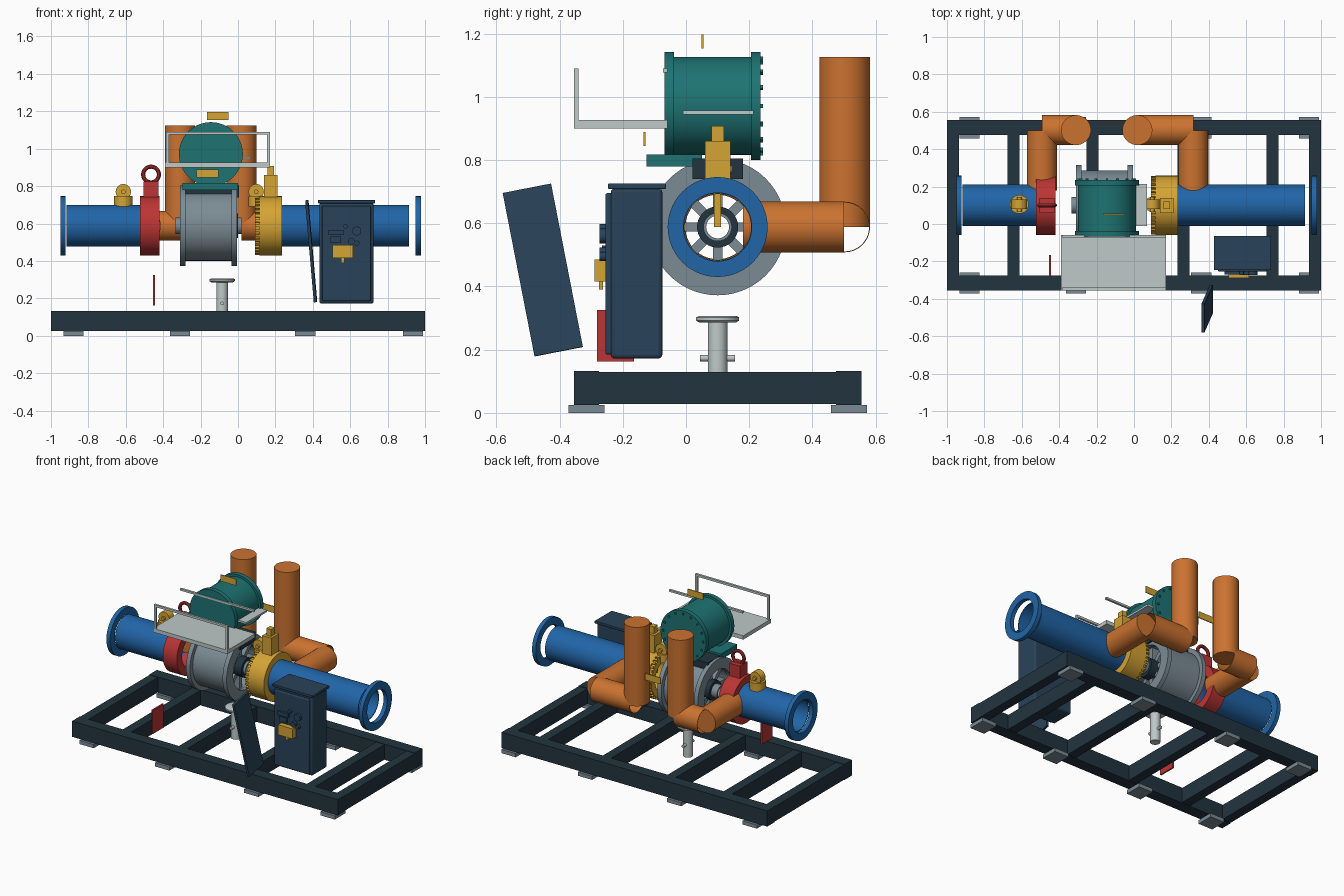
import bpy, bmesh
from math import pi, cos, sin
from mathutils import Matrix, Vector

if "Cube" in bpy.data.objects:
    bpy.data.objects.remove(bpy.data.objects["Cube"])

MATS = {}
COLS = {"navy": (.016, .034, .050), "blue": (.015, .13, .39), "orange": (.60, .17, .03),
        "teal": (.013, .17, .17), "red": (.50, .035, .035), "gold": (.66, .37, .035),
        "steel": (.20, .26, .30), "light": (.52, .58, .58), "cabinet": (.022, .055, .10)}
ROT = {"x": Matrix.Rotation(pi / 2, 4, 'Y'), "y": Matrix.Rotation(-pi / 2, 4, 'X'), "z": Matrix()}


def finish(name, bm, col):
    bmesh.ops.recalc_face_normals(bm, faces=bm.faces)
    me = bpy.data.meshes.new(name)
    bm.to_mesh(me)
    bm.free()
    ob = bpy.data.objects.new(name, me)
    bpy.context.collection.objects.link(ob)
    if col not in MATS:
        MATS[col] = bpy.data.materials.new(col)
        MATS[col].diffuse_color = (*COLS[col], 1)
    me.materials.append(MATS[col])
    return ob


def box(name, col, x, y, z, bevel=0):
    """Box from (min, max) ranges."""
    bm = bmesh.new()
    bmesh.ops.create_cube(bm, size=1)
    for v in bm.verts:
        v.co = [(r[0] + r[1]) / 2 + c * (r[1] - r[0]) for r, c in zip((x, y, z), v.co)]
    ob = finish(name, bm, col)
    if bevel:
        m = ob.modifiers.new("bevel", 'BEVEL')
        m.width, m.segments = bevel, 3
    return ob


def lathe(name, col, axis, at, pts, closed=False, n=56):
    """Revolve (radius, height) points about an axis through 'at'."""
    bm = bmesh.new()
    vs = [bm.verts.new((r, 0, h)) for r, h in pts]
    es = [bm.edges.new(p) for p in zip(vs, vs[1:])]
    if closed:
        es.append(bm.edges.new((vs[-1], vs[0])))
    bmesh.ops.spin(bm, geom=vs + es, cent=(0, 0, 0), axis=(0, 0, 1), angle=2 * pi, steps=n)
    bmesh.ops.remove_doubles(bm, verts=bm.verts, dist=1e-5)
    bmesh.ops.transform(bm, matrix=Matrix.Translation(at) @ ROT[axis], verts=bm.verts)
    return finish(name, bm, col)


def cyl(name, col, axis, at, r, a, b, n=56):
    return lathe(name, col, axis, at, [(0, a), (r, a), (r, b), (0, b)], n=n)


def tube(name, col, axis, at, r, ri, a, b):
    return lathe(name, col, axis, at, [(ri, a), (r, a), (r, b), (ri, b)], True)


def ring_boxes(name, col, axis, at, count, r0, r1, w, a, b):
    """Small radial blocks arranged around an axis."""
    bm = bmesh.new()
    for i in range(count):
        m = (Matrix.Translation(at) @ ROT[axis] @ Matrix.Rotation(2 * pi * i / count, 4, 'Z')
             @ Matrix.Translation(((r0 + r1) / 2, 0, (a + b) / 2))
             @ Matrix.Diagonal((r1 - r0, w, b - a, 1)))
        bmesh.ops.create_cube(bm, size=1, matrix=m)
    return finish(name, bm, col)


# skid frame and foot pads
for i, y in enumerate((-.315, .515)):
    box(f"skid_rail_{i}", "navy", (-1, 1), (y - .04, y + .04), (.025, .132))
    for j, x in enumerate((-.88, -.31, .36, .935)):
        box(f"foot_pad_{i}_{j}", "steel", (x - .054, x + .054), (y - .057, y + .057), (0, .025))
for i, x in enumerate((-.967, -.645, -.223, .265, .74, .967)):
    box(f"skid_crossmember_{i}", "navy", (x - .032, x + .032), (-.28, .48), (.028, .129))

# main line along x
C = (0, .1, .588)
tube("left_pipe", "blue", "x", C, .112, .106, -.917, -.52)
tube("right_pipe", "blue", "x", C, .112, .106, .23, .913)
tube("left_end_flange", "blue", "x", C, .158, .108, -.95, -.922)
tube("right_end_flange", "blue", "x", C, .158, .108, .95, .978)

# pump casing with hub and vanes
tube("casing_body", "steel", "x", C, .187, .15, -.29, -.02)
for i, x in enumerate((-.31, -.035)):
    tube(f"casing_flange_{i}", "steel", "x", C, .216, .145, x, x + .03)
tube("hub_sleeve", "navy", "x", C, .065, .04, -.29, .0)
tube("hub_liner", "steel", "x", C, .045, .036, -.335, .018)
ring_boxes("hub_vanes", "steel", "x", C, 8, .06, .155, .03, -.26, -.05)

# red gland with lifting ring
tube("red_gland", "red", "x", C, .158, .102, -.525, -.42)
box("red_gland_block", "red", (-.505, -.425), (.06, .14), (.735, .825))
lathe("lifting_ring", "red", "y", (-.465, .1, .862),
      [(.042 + .011 * cos(t * pi / 5), .011 * sin(t * pi / 5)) for t in range(10)], True, 40)
box("red_guard_plate", "red", (-.455, -.445), (-.282, -.165), (.163, .325))

# gold gland with teeth and valve
tube("gold_gland", "gold", "x", C, .158, .104, .115, .235)
tube("gold_gland_neck", "gold", "x", C, .145, .104, .09, .12)
ring_boxes("gold_gland_teeth", "gold", "x", C, 36, .14, .157, .013, .092, .118)
box("valve_block", "gold", (.14, .21), (.06, .14), (.735, .86))
box("valve_stem", "gold", (.158, .193), (.08, .12), (.85, .907))
box("valve_spindle", "gold", (.15, .17), (.088, .11), (.588, .70))

# gauges on the line
for side, x in (("left", -.613), ("right", .097)):
    cyl(f"{side}_gauge_base", "gold", "z", (x, .105, 0), .05 if x < 0 else .04, .69, .746, 32)
    cyl(f"{side}_gauge_dial", "gold", "y", (x, .105, .77), .041, -.025, .025, 32)
    cyl(f"{side}_gauge_knob", "gold", "y", (x, .105, .77), .012, -.04, .04, 16)

# orange branch piping
for side, xl, xv in (("left", -.492, -.31), ("right", .317, .018)):
    cyl(f"{side}_branch", "orange", "y", (xl, 0, .588), .08, .18, .5)
    tube(f"{side}_crossover", "orange", "x", (0, .502, .588), .08, .077, min(xl, xv), max(xl, xv))
    cyl(f"{side}_riser", "orange", "z", (xv, .502, 0), .08, .588, 1.125)

# motor on its saddle
M = (-.145, 0, .971)
lathe("motor", "teal", "y", M, [(0, -.068), (.171, -.068), (.171, -.038), (.155, -.038),
                                (.155, .205), (.171, .205), (.171, .236), (0, .236)])
ring_boxes("motor_bolts", "teal", "y", M, 16, .145, .157, .012, .23, .243)
box("motor_base_plate", "teal", (-.298, .0), (-.125, .05), (.78, .818))
box("motor_saddle", "navy", (-.29, .006), (.02, .18), (.74, .805))

# service platform and rails
box("platform_deck", "light", (-.39, .17), (-.355, -.058), (.9, .926))
for i, x in enumerate((-.385, .155)):
    box(f"rail_post_{i}", "light", (x, x + .015), (-.355, -.34), (.92, 1.09))
box("front_rail", "light", (-.385, .17), (-.355, -.34), (1.075, 1.09))
box("rear_rail", "light", (-.385, .17), (-.073, -.058), (1.077, 1.09))
box("side_shelf", "light", (.008, .07), (-.01, .213), (.944, .957))

# floating tag plates
for i, (x, y, z) in enumerate(((-.108, .052, 1.175), (-.163, -.131, .867), (-.125, .535, .79))):
    box(f"tag_plate_{i}", "gold", (x - .058, x + .058), (y - .003, y + .003), (z - .022, z + .022))

# support pedestal
P = (-.085, .1, 0)
cyl("pedestal_post", "light", "z", P, .031, .09, .29, 32)
lathe("pedestal_cap", "light", "z", P, [(0, .286), (.058, .286), (.068, .292), (.068, .302), (.06, .306), (0, .306)])
cyl("pedestal_pin", "light", "y", (-.085, 0, .173), .01, .045, .155, 16)

# control cabinet, open door and controls
box("cabinet_body", "cabinet", (.435, .725), (-.238, -.075), (.172, .71), .012)
box("cabinet_roof", "cabinet", (.427, .733), (-.247, -.063), (.708, .726), .004)
box("cabinet_front_panel", "cabinet", (.45, .71), (-.255, -.23), (.185, .695), .006)
u, v = Vector((0, -.153, -.03)), Vector((.045, .1, -.516))
n = u.cross(v).normalized() * .016
door = box("cabinet_door", "cabinet", (-.5, .5), (-.5, .5), (-.5, .5))
door.matrix_world = Matrix.Translation((.391, -.453, .452)) @ Matrix((u, v, n)).transposed().to_4x4()
box("control_gold_box", "gold", (.505, .615), (-.29, -.25), (.416, .485))
box("control_gold_latch", "gold", (.55, .57), (-.275, -.262), (.39, .42))
box("control_switch_upper", "cabinet", (.485, .565), (-.27, -.25), (.54, .565))
box("control_switch_lower", "cabinet", (.495, .55), (-.265, -.25), (.495, .53))
for i, (x, z, r) in enumerate(((.635, .56, .024), (.605, .505, .018), (.635, .495, .014), (.575, .585, .012))):
    cyl(f"control_knob_{i}", "cabinet", "y", (x, 0, z), r, -.274, -.25, 24)

# smooth curved surfaces, keep hard edges
for ob in bpy.context.scene.objects:
    ob.select_set(True)
    bpy.context.view_layer.objects.active = ob
bpy.ops.object.shade_smooth_by_angle()

for m in bpy.data.materials:
    if m.users and not m.is_grease_pencil:
        m.use_nodes = True
        m.node_tree.nodes["Principled BSDF"].inputs["Base Color"].default_value = m.diffuse_color
